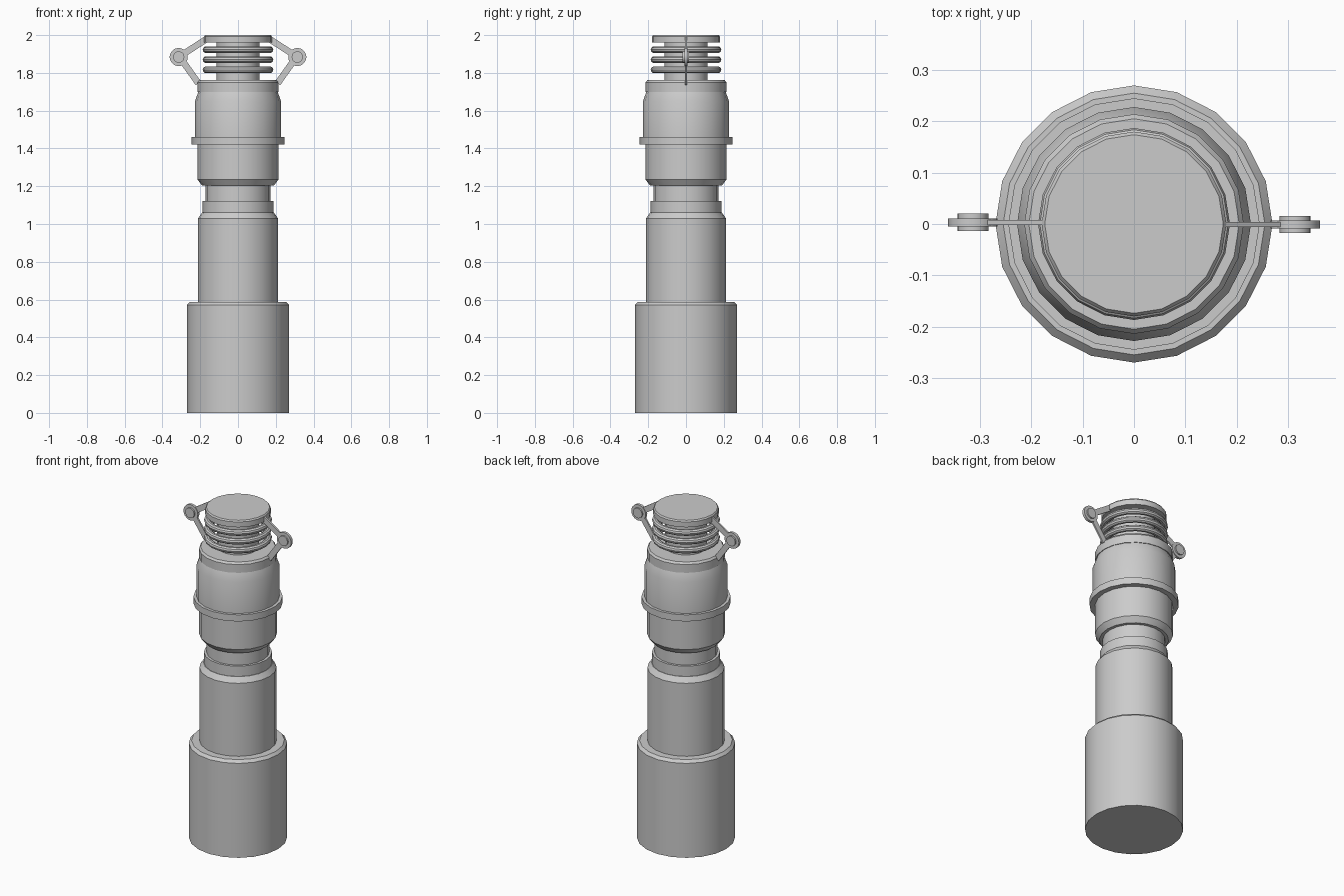
import bpy, bmesh, math
from mathutils import Vector

if "Cube" in bpy.data.objects:
    bpy.data.objects.remove(bpy.data.objects["Cube"])

SIDES = 20


def finish(name, bm, angle=30):
    bmesh.ops.recalc_face_normals(bm, faces=bm.faces)
    mesh = bpy.data.meshes.new(name)
    bm.to_mesh(mesh)
    bm.free()
    ob = bpy.data.objects.new(name, mesh)
    bpy.context.collection.objects.link(ob)
    bpy.ops.object.select_all(action='DESELECT')
    ob.select_set(True)
    bpy.context.view_layer.objects.active = ob
    bpy.ops.object.shade_smooth_by_angle(angle=math.radians(angle))
    return ob


def lathe(name, profile, closed=False):
    """Revolve (radius, z) points around z; open profiles get end caps."""
    bm = bmesh.new()
    rings = []
    for r, z in profile:
        rings.append([bm.verts.new((r * math.cos(math.tau * i / SIDES),
                                    r * math.sin(math.tau * i / SIDES), z))
                      for i in range(SIDES)])
    pairs = list(zip(rings, rings[1:]))
    if closed:
        pairs.append((rings[-1], rings[0]))
    else:
        bm.faces.new(rings[0])
        bm.faces.new(rings[-1])
    for a, b in pairs:
        for i in range(SIDES):
            j = (i + 1) % SIDES
            bm.faces.new((a[i], a[j], b[j], b[i]))
    return finish(name, bm, 35 if closed else 30)


def plate(name, outline, y, thick):
    """Extrude an (x, z) outline along y, centred on y."""
    bm = bmesh.new()
    f = bm.faces.new([bm.verts.new((x, y - thick / 2, z)) for x, z in outline])
    ext = bmesh.ops.extrude_face_region(bm, geom=[f])
    moved = [g for g in ext['geom'] if isinstance(g, bmesh.types.BMVert)]
    bmesh.ops.translate(bm, verts=moved, vec=(0, thick, 0))
    return finish(name, bm)


def strip(p, q, width):
    p, q = Vector(p), Vector(q)
    d = (q - p).normalized()
    n = Vector((-d.y, d.x)) * width / 2
    return [p + n, q + n, q - n, p - n]


def circle(cx, cz, r, n=20):
    return [(cx + r * math.cos(math.tau * i / n),
             cz + r * math.sin(math.tau * i / n)) for i in range(n)]


# Main stacked body
lathe("base_grip", [(0.27, 0), (0.27, 0.572), (0.255, 0.588), (0.2, 0.588)])
lathe("lower_shaft", [(0.212, 0.56), (0.212, 1.03), (0.19, 1.06)])
lathe("shaft_collar", [(0.187, 1.05), (0.187, 1.122)])
lathe("neck", [(0.172, 1.10), (0.172, 1.22)])
lathe("upper_body", [(0.19, 1.203), (0.214, 1.235), (0.214, 1.44),
                     (0.228, 1.44), (0.228, 1.65), (0.21, 1.70)])
lathe("body_band", [(0.21, 1.42), (0.245, 1.42), (0.245, 1.46), (0.21, 1.46)])
lathe("top_collar", [(0.214, 1.70), (0.214, 1.75), (0.205, 1.762)])

# Spring section and cap
lathe("stem", [(0.115, 1.74), (0.115, 1.97)])
for k, z in enumerate((1.816, 1.87, 1.923)):
    lathe(f"spring_ring_{k + 1}", circle(0.169, z, 0.018, 10), closed=True)
lathe("top_cap", [(0.18, 1.96), (0.18, 1.992), (0.174, 2.0)])

# Hinged side clips, one on each side
for side, s, y in (("right", 1, -0.001), ("left", -1, 0.003)):
    mirror = lambda pts: [(s * a, b) for a, b in pts]
    plate(f"{side}_upper_arm", mirror(strip((0.17, 1.977), (0.30, 1.893), 0.034)), y, 0.010)
    plate(f"{side}_lower_arm", mirror(strip((0.21, 1.745), (0.30, 1.872), 0.034)), y, 0.010)
    plate(f"{side}_hinge_disc", mirror(circle(0.314, 1.884, 0.048)), y, 0.016)
    plate(f"{side}_hinge_pin", mirror(circle(0.314, 1.884, 0.03)), y, 0.034)
